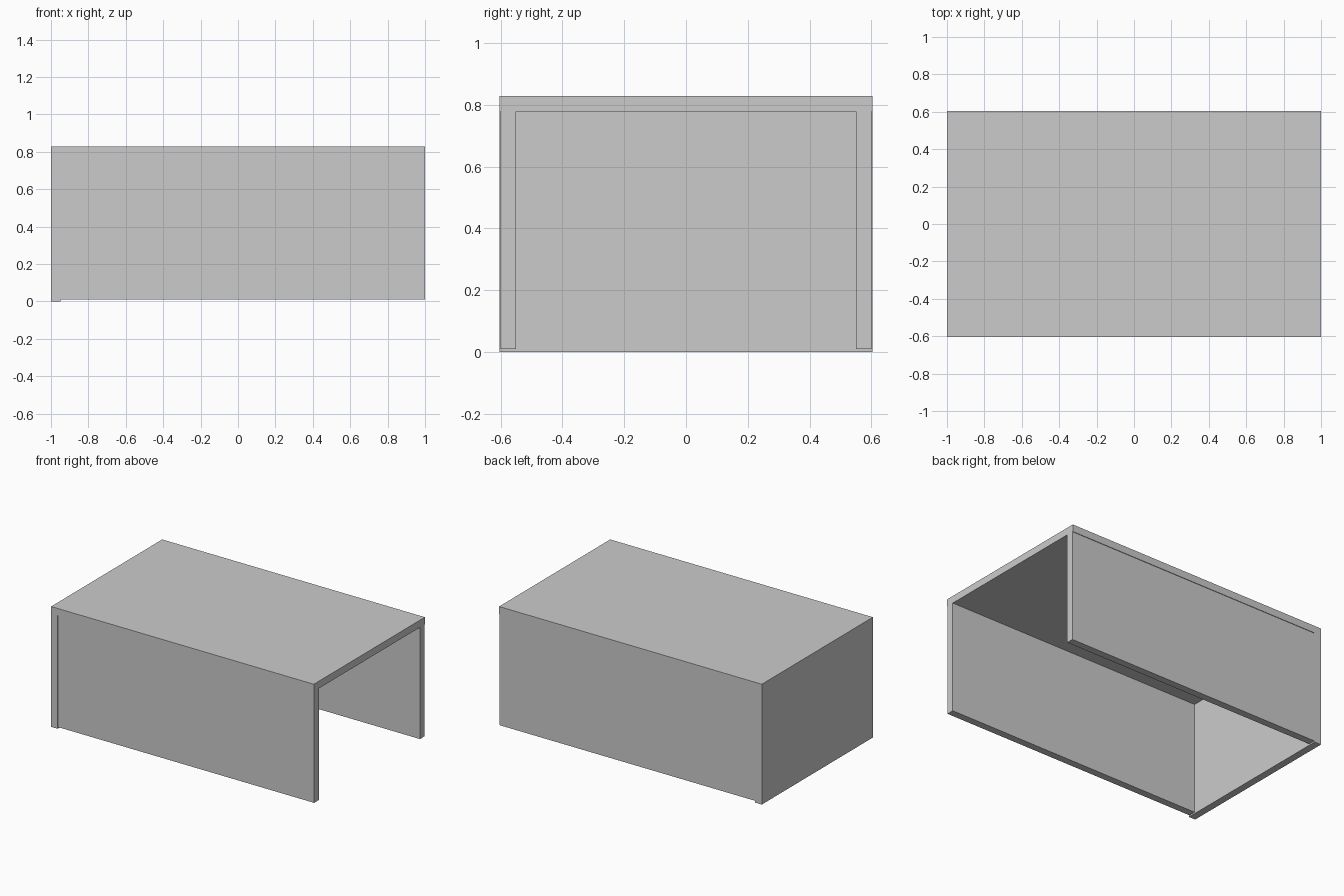
import bpy
import bmesh
from mathutils import Vector

cube = bpy.data.objects.get("Cube")
if cube:
    bpy.data.objects.remove(cube, do_unlink=True)


def panel(name, low, high):
    """Flat board spanning two opposite corners."""
    low, high = Vector(low), Vector(high)
    bm = bmesh.new()
    bmesh.ops.create_cube(bm, size=1)
    bmesh.ops.scale(bm, vec=high - low, verts=bm.verts)
    mesh = bpy.data.meshes.new(name)
    bm.to_mesh(mesh)
    bm.free()
    obj = bpy.data.objects.new(name, mesh)
    obj.location = (low + high) / 2
    bpy.context.collection.objects.link(obj)
    return obj


half_length, half_width, height = 1.0, 0.604, 0.828
board = 0.05
wall_face = 0.60      # side walls sit slightly inside the top and end
wall_bottom = 0.01    # and stop just short of the ground
under_top = height - board
inner_end = board - half_length

# Closed end
panel("end_panel", (-half_length, -half_width, 0), (inner_end, half_width, height))

# Top board
panel("top_panel", (inner_end, -half_width, under_top), (half_length, half_width, height))

# Side walls, leaving the other end and the underside open
for name, side in (("front_wall", -1), ("back_wall", 1)):
    near, far = sorted((side * wall_face, side * (wall_face - board)))
    panel(name, (inner_end, near, wall_bottom), (half_length, far, under_top))
